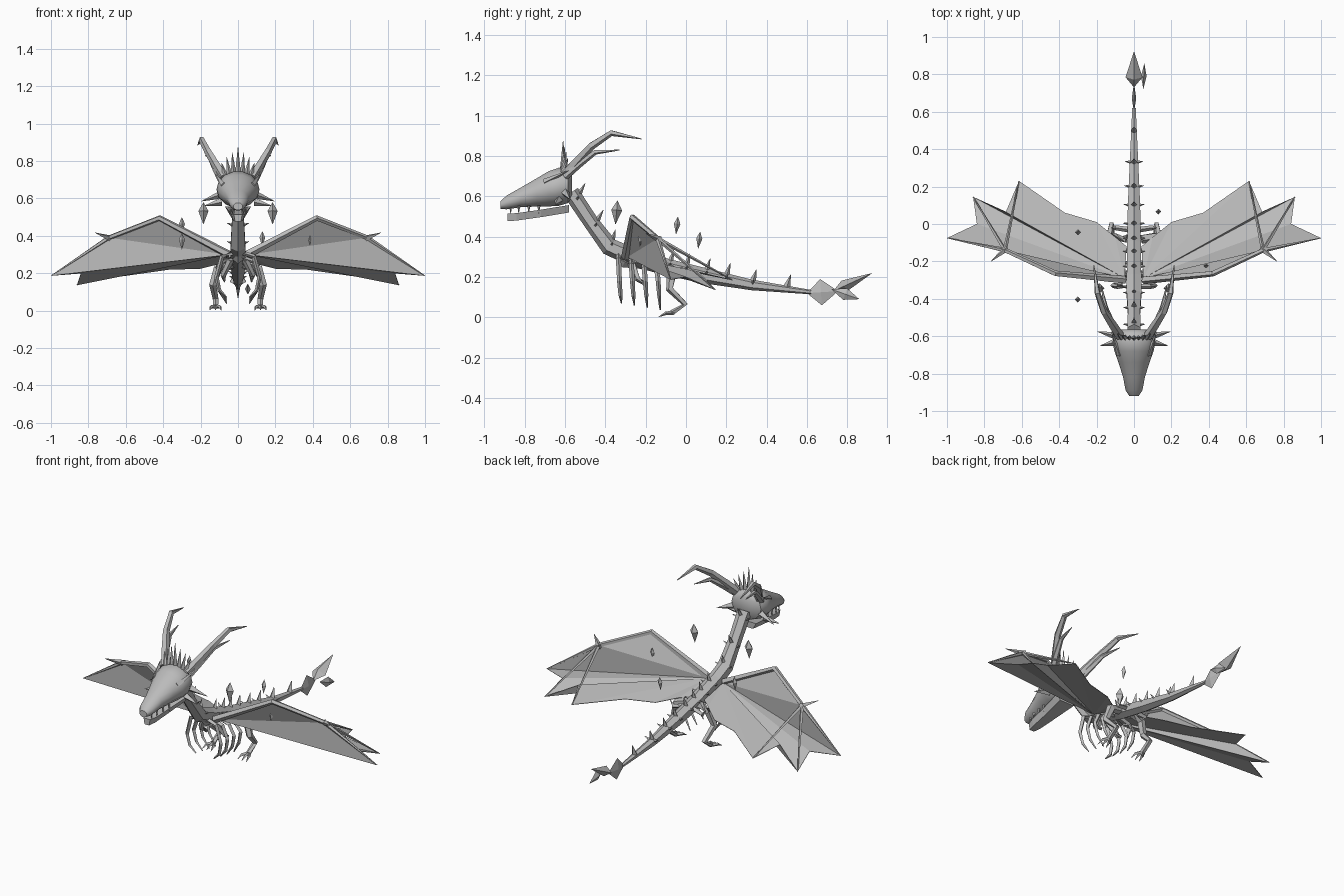
import bpy, bmesh, math
from mathutils import Vector

cube = bpy.data.objects.get("Cube")
if cube:
    bpy.data.objects.remove(cube, do_unlink=True)

grey = bpy.data.materials.new("bone grey")
grey.use_nodes = True
grey.diffuse_color = (0.5, 0.5, 0.5, 1)
grey.node_tree.nodes["Principled BSDF"].inputs["Base Color"].default_value = (0.5, 0.5, 0.5, 1)


def finish(bm, name):
    bmesh.ops.recalc_face_normals(bm, faces=bm.faces)
    mesh = bpy.data.meshes.new(name)
    bm.to_mesh(mesh)
    bm.free()
    mesh.materials.append(grey)
    obj = bpy.data.objects.new(name, mesh)
    bpy.context.collection.objects.link(obj)
    return obj


def skin(bm, rings):
    """Bridge rings of vertices and cap both ends."""
    n = len(rings[0])
    for a, b in zip(rings, rings[1:]):
        for i in range(n):
            j = (i + 1) % n
            bm.faces.new((a[i], a[j], b[j], b[i]))
    bm.faces.new(rings[0][::-1])
    bm.faces.new(rings[-1])


def tube(name, points, radii, sides=5):
    """Faceted limb swept through points with a radius at each."""
    bm = bmesh.new()
    pts = [Vector(p) for p in points]
    rings = []
    for i, p in enumerate(pts):
        d = (pts[min(i + 1, len(pts) - 1)] - pts[max(i - 1, 0)]).normalized()
        ref = Vector((1, 0, 0)) if abs(d.x) < 0.8 else Vector((0, 0, 1))
        u = d.cross(ref).normalized()
        v = d.cross(u)
        angles = [math.tau * k / sides for k in range(sides)]
        rings.append([bm.verts.new(p + (u * math.cos(a) + v * math.sin(a)) * radii[i]) for a in angles])
    skin(bm, rings)
    return finish(bm, name)


def spike(name, base, tip, r):
    return tube(name, [base, tip], [r, 0.001], 4)


def crystal(name, a, b, rx, ry, t=0.4):
    """Four-sided double point from a to b."""
    bm = bmesh.new()
    a, b = Vector(a), Vector(b)
    d = (b - a).normalized()
    u = Vector((1, 0, 0))
    v = d.cross(u).normalized()
    m = a.lerp(b, t)
    ends = [bm.verts.new(a), bm.verts.new(b)]
    mid = [bm.verts.new(m + o) for o in (u * rx, v * ry, -u * rx, -v * ry)]
    for i in range(4):
        for e in ends:
            bm.faces.new((mid[i], mid[(i + 1) % 4], e))
    return finish(bm, name)


def mx(p, s):
    return (p[0] * s, p[1], p[2])


def pair(name, points, radii, sides=5):
    for side, s in (("left", 1), ("right", -1)):
        tube(f"{side}_{name}", [mx(p, s) for p in points], radii, sides)


# Neck, body and tail
spine = [(-.57, .62), (-.47, .47), (-.38, .35), (-.28, .305), (-.1, .25),
         (.1, .205), (.33, .16), (.62, .125)]
tube("neck_body_tail", [(0, y, z) for y, z in spine],
     [.04, .038, .045, .045, .042, .038, .026, .011], 6)


def spine_z(y):
    for (y0, z0), (y1, z1) in zip(spine, spine[1:]):
        if y <= y1:
            return z0 + (z1 - z0) * (y - y0) / (y1 - y0)
    return spine[-1][1]


# Spikes along the back and flanks
for y in (-.54, -.45, -.37, -.23, -.15, -.08, 0, .1, .2, .33, .5):
    z = spine_z(y)
    r = .035 - max(0, y) * .035
    lean = -.02 if y < -.4 else 0
    spike("back_spike", (0, y, z + r * .6), (0, y + .02 - lean, z + r + .055), .018)
    if y < .4:
        for s in (1, -1):
            spike("flank_spike", (s * r * .6, y, z + .01), (s * (r + .024), y + .005, z + .025), .011)

# Tail blade
crystal("tail_plate", (0, .6, .12), (0, .755, .13), .012, .065, .45)
crystal("tail_spade", (0, .73, .13), (0, .925, .22), .045, .03, .28)
crystal("tail_barb", (.05, .72, .14), (.055, .86, .09), .015, .03, .5)

# Head: rounded skull tapering to the snout
bm = bmesh.new()
rings = []
for y, z, w, h in ((-.565, .655, .065, .055), (-.585, .65, .1, .085), (-.63, .648, .115, .097),
                   (-.68, .638, .105, .09), (-.74, .62, .083, .072), (-.82, .595, .058, .05),
                   (-.89, .57, .045, .035), (-.92, .557, .025, .02)):
    ring = []
    for k in range(14):
        a = math.tau * k / 14
        ring.append(bm.verts.new((w * math.cos(a), y, z + h * math.sin(a))))
    rings.append(ring)
skin(bm, rings)
head = finish(bm, "head")
bpy.context.view_layer.objects.active = head
head.select_set(True)
bpy.ops.object.shade_smooth_by_angle(angle=math.radians(40))
head.select_set(False)

# Lower jaw and teeth
bm = bmesh.new()
rings = []
for y, z, w in ((-.58, .54, .07), (-.72, .517, .05), (-.84, .5, .036), (-.885, .497, .022)):
    rings.append([bm.verts.new((x * w, y, z + h)) for x, h in ((-1, .017), (1, .017), (.7, -.02), (-.7, -.02))])
skin(bm, rings)
finish(bm, "lower_jaw")
for s in (1, -1):
    for y, x in ((-.87, .022), (-.83, .03), (-.78, .037), (-.73, .043)):
        spike("tooth", (s * x, y, .555), (s * x, y, .515), .008)
    spike("brow", (s * .075, -.7, .67), (s * .12, -.58, .73), .018)

# Horns
pair("long_horn", [(.075, -.6, .71), (.115, -.54, .775), (.16, -.47, .85), (.195, -.37, .915), (.215, -.22, .885)],
     [.026, .024, .02, .016, .002])
pair("short_horn", [(.09, -.6, .7), (.12, -.53, .76), (.15, -.45, .82), (.175, -.33, .83)],
     [.02, .018, .013, .002])

# Crest fan and cheek spikes
for x, top in ((0, .875), (.028, .845), (.055, .82), (.08, .79)):
    for s in ((1, -1) if x else (1,)):
        spike("crest_spike", (s * x * .8, -.61, .71), (s * x * 1.1, -.61 + x * .3, top), .018)
for y, z, tip in ((-.6, .62, (.195, -.575, .585)), (-.63, .58, (.18, -.65, .56))):
    for s in (1, -1):
        spike("cheek_spike", (s * .09, y, z), mx(tip, s), .022)

# Wings
shoulder, elbow = (.05, -.3, .3), (.42, -.265, .495)
wrist, tip = (.69, -.14, .39), (.998, -.075, .187)
finger_a, finger_b = (.86, .145, .137), (.615, .23, .185)
pair("wing_arm", [shoulder, elbow, wrist, tip], [.022, .016, .013, .002])
pair("outer_finger", [wrist, finger_a], [.011, .003], 4)
pair("inner_finger", [wrist, finger_b], [.011, .003], 4)
pair("wing_claw", [(.68, -.13, .385), (.765, -.2, .417)], [.018, .001], 4)
edge = [elbow, wrist, tip, (.84, 0, .2), finger_a, (.685, .065, .225), finger_b,
        (.37, .06, .22), (.2, .01, .225), (.1, -.07, .25), (.04, -.12, .255)]
for side, s in (("left", 1), ("right", -1)):
    bm = bmesh.new()
    root = bm.verts.new(mx((.05, -.29, .3), s))
    rim = [bm.verts.new(mx(p, s)) for p in edge]
    for a, b in zip(rim, rim[1:]):
        bm.faces.new((root, a, b))
    wing = finish(bm, f"{side}_wing_membrane")
    mod = wing.modifiers.new("thickness", "SOLIDIFY")
    mod.thickness = .003
    mod.offset = 0

# Ribs
for i in range(4):
    y = -.335 + i * .064
    low = .07 - i * .011
    z = spine_z(y)
    pair(f"rib_{i + 1}", [(.02, y, z - .02), (.085, y, z - .04), (.115, y + .005, .18),
                          (.1, y + .01, .11), (.06, y + .015, low)],
         [.013, .013, .012, .01, .003], 4)
crystal("breast_bone", (0, -.36, .3), (0, -.22, .24), .03, .03)

# Small folded forelegs
pair("foreleg", [(.04, -.27, .27), (.08, -.24, .19), (.075, -.2, .16), (.06, -.25, .2)],
     [.02, .015, .011, .004])

# Hind legs with clawed feet
pair("hind_leg", [(.04, -.08, .24), (.11, -.07, .22), (.135, -.08, .14), (.12, -.005, .065), (.12, -.07, .022)],
     [.025, .026, .02, .016, .015])
for dx in (-.03, 0, .03):
    pair("toe", [(.12, -.06, .022), (.12 + dx * .8, -.1, .02), (.12 + dx, -.135, .002)], [.011, .009, .001], 4)
pair("hip_spur", [(.03, -.03, .235), (.1, -.02, .22), (.12, -.02, .25)], [.015, .013, .003], 4)

# Floating shards
for x, y, z0, z1 in ((.185, -.35, .46, .58), (-.185, -.35, .46, .58), (-.3, -.05, .41, .5),
                     (-.3, -.41, .325, .415), (.385, -.23, .35, .425), (.13, .06, .34, .425)):
    r = (z1 - z0) * .18 if z1 - z0 < .1 else .027
    crystal("shard", (x, y, z0), (x, y + .01, z1), r, r, .6)
